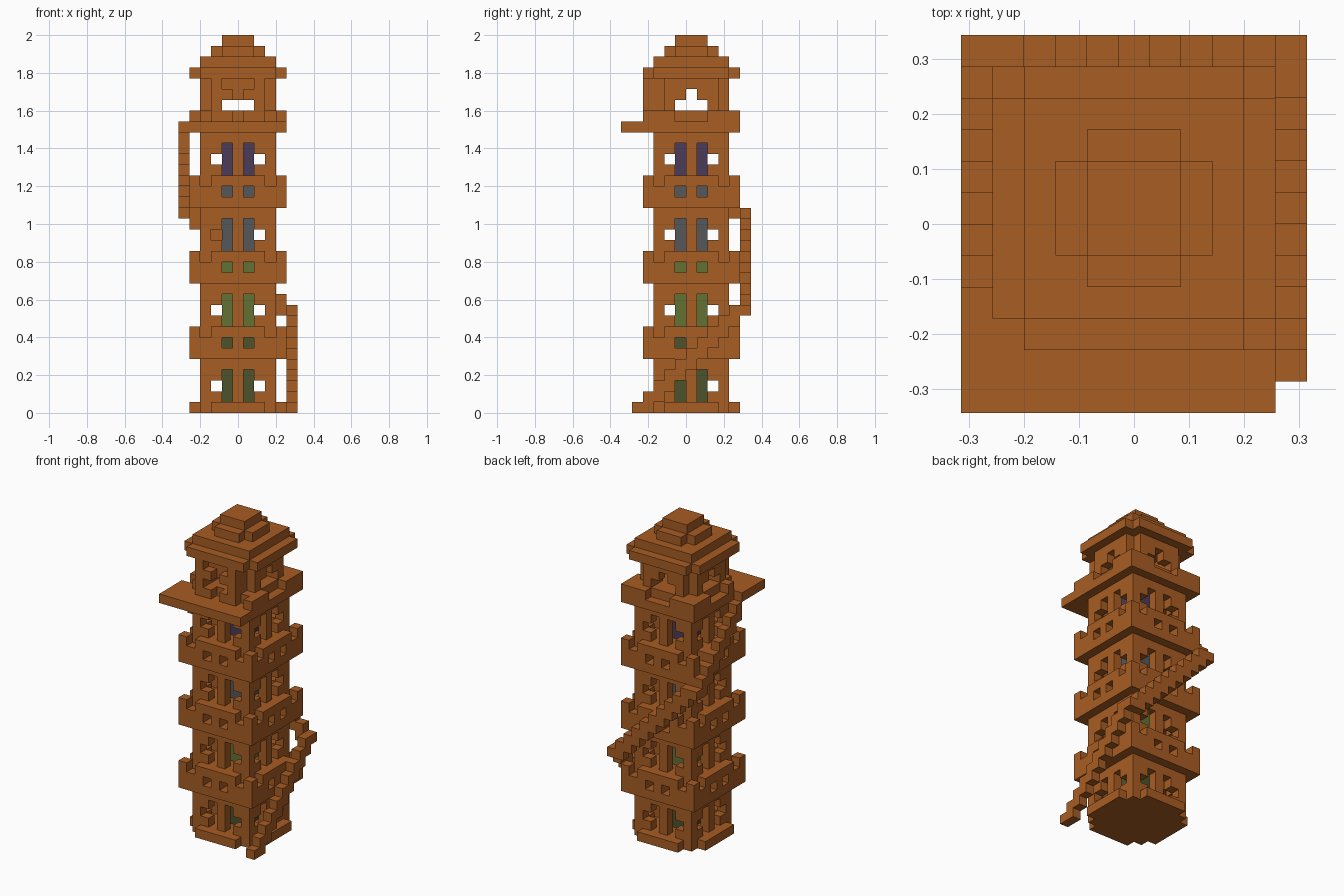
import bpy
import bmesh
from mathutils import Vector

old = bpy.data.objects.get("Cube")
if old:
    bpy.data.objects.remove(old, do_unlink=True)

S = 2 / 35          # edge of one building block
CENTRE_Y = S / 2    # tower axis, offset by the deeper front landing


def material(name, rgb):
    m = bpy.data.materials.new(name)
    m.use_nodes = True
    m.diffuse_color = (*rgb, 1)
    m.node_tree.nodes["Principled BSDF"].inputs["Base Color"].default_value = (*rgb, 1)
    return m


TIMBER = material("timber brown", (0.39, 0.109, 0.017))
CORE_COLOURS = [
    material("dark green", (0.07, 0.084, 0.024)),
    material("olive green", (0.125, 0.165, 0.035)),
    material("slate grey", (0.089, 0.095, 0.1)),
    material("dusky purple", (0.069, 0.045, 0.1)),
]


def box(u0, u1, v0, v1, k0, k1):
    """Inclusive range of blocks."""
    return {(u, v, k) for u in range(u0, u1 + 1)
            for v in range(v0, v1 + 1) for k in range(k0, k1 + 1)}


def square(r, k0, k1):
    return box(-r, r, -r, r, k0, k1)


def plus(r, inner, k0, k1):
    """Square plan with its corners cut back."""
    return box(-r, r, -inner, inner, k0, k1) | box(-inner, inner, -r, r, k0, k1)


def both_ways(blocks):
    """The same cut seen from the front and from the side."""
    return blocks | {(v, u, k) for u, v, k in blocks}


DIRECTIONS = [Vector(d) for d in ((1, 0, 0), (-1, 0, 0), (0, 1, 0),
                                  (0, -1, 0), (0, 0, 1), (0, 0, -1))]


def build(name, blocks, mat):
    """Turn a set of blocks into one mesh made of its outer faces."""
    bm = bmesh.new()
    corners = {}

    def vert(p):
        key = tuple(round(c * 2) for c in p)
        if key not in corners:
            corners[key] = bm.verts.new((p.x * S, p.y * S + CENTRE_Y, p.z * S))
        return corners[key]

    for b in sorted(blocks):
        middle = Vector(b) + Vector((0, 0, 0.5))
        for d in DIRECTIONS:
            if tuple(int(c) for c in Vector(b) + d) in blocks:
                continue
            a = Vector((d.y, d.z, d.x)) / 2
            c = d.cross(a)
            f = middle + d / 2
            bm.faces.new([vert(f + a + c), vert(f - a + c),
                          vert(f - a - c), vert(f + a - c)])
    bmesh.ops.recalc_face_normals(bm, faces=bm.faces)
    mesh = bpy.data.meshes.new(name)
    bm.to_mesh(mesh)
    bm.free()
    mesh.materials.append(mat)
    obj = bpy.data.objects.new(name, mesh)
    bpy.context.collection.objects.link(obj)
    return obj


# Rounded foot
build("base", plus(4, 2, 0, 0) | square(3, 0, 0), TIMBER)

# Four storeys, each with a coloured core and, below the top, a gallery
for tier, colour in enumerate(CORE_COLOURS):
    z = 1 + 7 * tier
    label = str(tier + 1)

    # Hollow walls with paired cross-shaped openings
    walls = square(3, z, z + 3) - square(2, z, z + 3)
    for s in (-1, 1):
        walls -= both_ways(box(s, s, -3, 3, z, z + 2))
        walls -= both_ways(box(2 * s, 2 * s, -3, 3, z + 1, z + 1))
    # Keep the four corner and middle posts whole
    for u in (-3, 0, 3):
        for v in (-3, 0, 3):
            if u or v:
                walls |= box(u, u, v, v, z, z + 3)
    build("storey_walls_" + label, walls, TIMBER)

    core_top = z + 5 if tier < 3 else z + 3
    build("core_" + label, square(1, z, core_top), colour)

    if tier < 3:
        gallery = square(4, z + 4, z + 6) - square(1, z + 4, z + 5)
        for s in (-1, 1):
            # Small windows through to the core, and gaps in the rim
            gallery -= both_ways(box(s, s, -4, -2, z + 5, z + 5))
            gallery -= both_ways(box(s, s, 2, 4, z + 5, z + 5))
            for t in (-4, 4):
                gallery -= both_ways(box(3 * s, 3 * s, t, t, z + 6, z + 6))
        build("gallery_" + label, gallery, TIMBER)

# Outside stair: right side, back, then left side
stair = box(5, 5, -5, -5, 0, 0)
for i in range(9):
    stair |= box(5, 5, i - 4, i - 4, i, i + 1)
    stair |= box(4 - i, 4 - i, 5, 5, i + 9, i + 10)
for i in range(7):
    stair |= box(-5, -5, 4 - i, 4 - i, i + 18, i + 19)
stair |= box(5, 5, 5, 5, 9, 9) | box(-5, -5, 5, 5, 18, 18)
build("outside_stair", stair, TIMBER)

# Upper landing and its low parapet, open in the middle of each side
build("landing", box(-4, 4, -6, 4, 26, 26) | box(-5, -5, -6, -3, 26, 26), TIMBER)
parapet = box(4, 4, -4, 4, 27, 27) | box(-4, 4, 4, 4, 27, 27) | box(-4, -4, -2, 4, 27, 27)
parapet -= box(-4, 4, -1, 1, 27, 27) | box(-1, 1, 4, 4, 27, 27)
build("parapet", parapet, TIMBER)

# Lantern room with stepped openings
lantern = square(3, 27, 27) | (plus(3, 2, 28, 30) - square(2, 28, 30))
lantern |= {(u, v, k) for u in (-2, 2) for v in (-2, 2) for k in (28, 29, 30)}
lantern -= both_ways(box(-1, 1, -3, 3, 28, 28))
lantern -= box(-3, 3, 0, 0, 29, 29) | box(0, 0, 3, 3, 29, 29)
build("lantern_room", lantern, TIMBER)

# Porch in front of the lantern room
porch = box(-2, 2, -4, -4, 27, 30)
for k, half in ((27, 0), (28, 1), (29, 0), (30, 1)):
    porch -= box(-half, half, -4, -4, k, k)
build("porch", porch, TIMBER)

# Stepped roof
build("roof_eaves", plus(4, 3, 31, 31), TIMBER)
build("roof_deck", square(3, 32, 32), TIMBER)
build("roof_step", plus(2, 1, 33, 33), TIMBER)
build("roof_cap", square(1, 34, 34), TIMBER)
